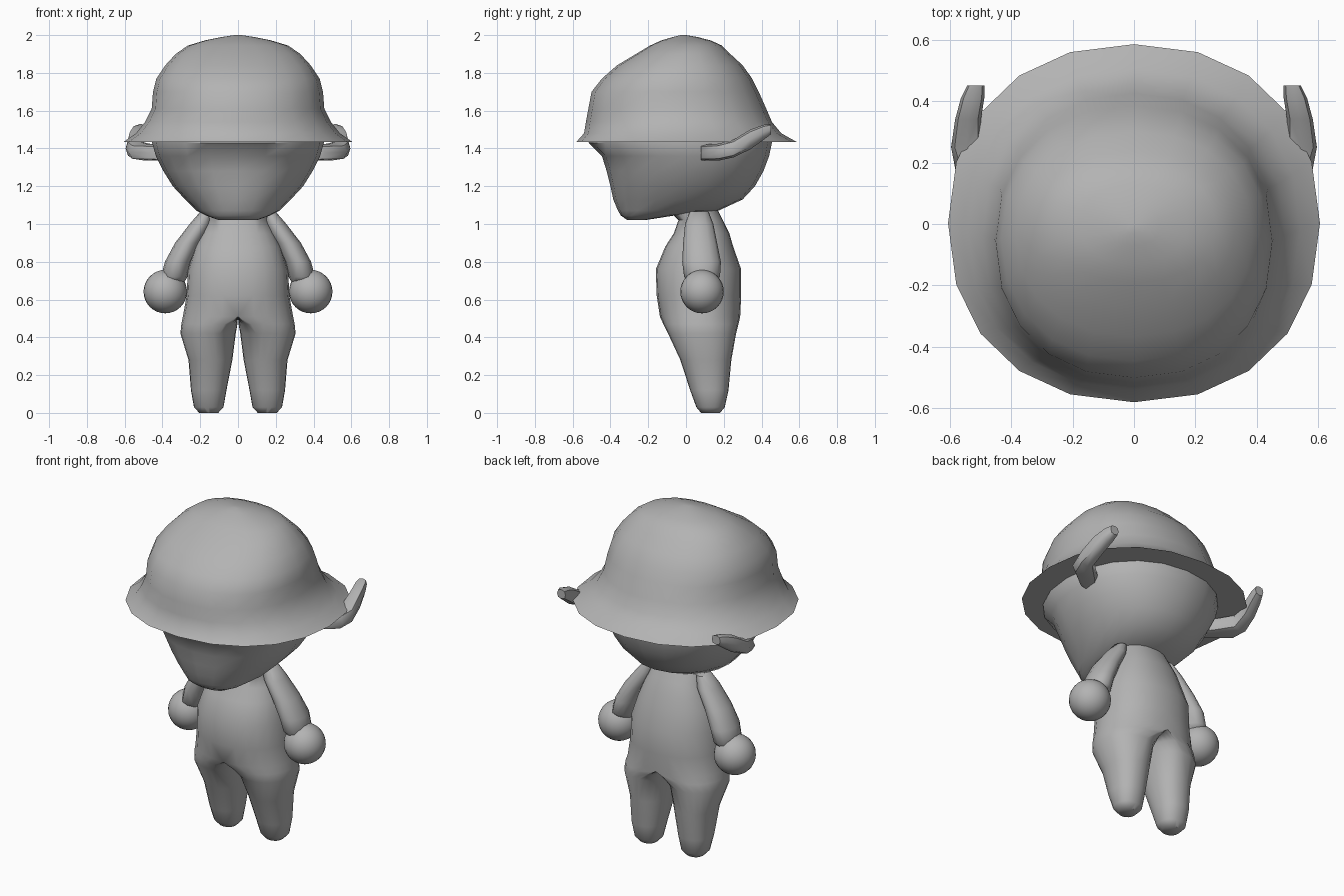
import bpy, bmesh, math

grey = bpy.data.materials.new("plain_grey")
grey.diffuse_color = (0.45, 0.45, 0.45, 1)


def finish(ob, angle=50):
    ob.data.materials.append(grey)
    bpy.ops.object.select_all(action='DESELECT')
    ob.select_set(True)
    bpy.context.view_layer.objects.active = ob
    bpy.ops.object.shade_smooth_by_angle(angle=math.radians(angle))


def loft(name, rings, n=16, p=2.0, side=1, along_y=False, half=False):
    """Skin rings (height, centre x, outer half width, depth min, depth max[, inner half width])."""
    bm = bmesh.new()
    loops = []
    for h, cx, ro, d0, d1, *inner in rings:
        ri = inner[0] if inner else ro
        loop = []
        for i in range(n):
            a = math.tau * i / n
            c, s = math.cos(a), math.sin(a)
            x = side * (cx + (ro if c > 0 else ri) * math.copysign(abs(c) ** (2 / p), c))
            d = (d0 + d1) / 2 + (d1 - d0) / 2 * math.copysign(abs(s) ** (2 / p), s)
            loop.append(bm.verts.new((x, h, d) if along_y else (x, d, h)))
        loops.append(loop)
    for a, b in zip(loops, loops[1:]):
        for i in range(n):
            j = (i + 1) % n
            bm.faces.new((a[i], a[j], b[j], b[i]))
    bm.faces.new(loops[0])
    bm.faces.new(loops[-1])
    bmesh.ops.recalc_face_normals(bm, faces=bm.faces)
    if half:  # open the centre plane so the mirrored half joins on
        centre = [f for f in bm.faces if all(abs(v.co.x) < 1e-4 for v in f.verts)]
        bmesh.ops.delete(bm, geom=centre, context='FACES')
    me = bpy.data.meshes.new(name)
    bm.to_mesh(me)
    bm.free()
    ob = bpy.data.objects.new(name, me)
    bpy.context.collection.objects.link(ob)
    finish(ob)
    if half:
        ob.modifiers.new("mirror", 'MIRROR').merge_threshold = .001
    return ob


# Hat: underside, flared brim, full domed crown
loft("hat", [
    (1.437, 0, .43, -.46, .43), (1.435, 0, .605, -.58, .585),
    (1.48, 0, .54, -.54, .505), (1.54, 0, .492, -.53, .455),
    (1.61, 0, .457, -.517, .425), (1.70, 0, .45, -.50, .385),
    (1.77, 0, .432, -.445, .35), (1.84, 0, .385, -.365, .30),
    (1.90, 0, .33, -.265, .235), (1.945, 0, .265, -.19, .19),
    (1.972, 0, .175, -.13, .13), (1.99, 0, .085, -.07, .06),
    (2.0, 0, .02, -.03, 0)], n=20, p=2.2)

# Head with overhanging brow and a chin set forward
loft("head", [
    (1.02, 0, .10, -.31, -.22), (1.045, 0, .17, -.345, -.06),
    (1.07, 0, .22, -.36, .17), (1.13, 0, .28, -.385, .30),
    (1.20, 0, .345, -.40, .365), (1.28, 0, .395, -.42, .41),
    (1.36, 0, .435, -.445, .44), (1.43, 0, .455, -.515, .455),
    (1.50, 0, .44, -.50, .43)], n=20, p=2.15)

# Body: one leg flowing into half the torso and neck, mirrored
loft("body", [
    (0, .155, .05, .08, .18), (.03, .155, .078, .055, .205),
    (.12, .155, .094, .022, .225), (.28, .146, .116, -.03, .24),
    (.42, .13, .175, -.095, .265, .118), (.47, .07, .23, -.12, .278, .067),
    (.51, 0, .292, -.138, .287, 0),
    (.62, 0, .272, -.155, .292, 0), (.76, 0, .265, -.16, .292, 0),
    (.88, 0, .228, -.11, .25, 0), (.95, 0, .195, -.065, .23, 0),
    (1.02, 0, .165, -.04, .195, 0), (1.09, 0, .15, -.11, .16, 0)],
    n=24, p=2.2, half=True)

for side, tag in ((1, "left"), (-1, "right")):
    # Arms
    loft(tag + "_arm", [
        (.69, .34, .055, .02, .15), (.72, .338, .07, -.01, .18),
        (.80, .317, .07, -.02, .185), (.90, .265, .068, -.015, .165),
        (1.00, .198, .058, -.005, .145), (1.065, .165, .035, .02, .12)],
        n=12, side=side)
    # Ears sweeping back and up
    loft(tag + "_ear", [
        (.08, .40, .06, 1.335, 1.42), (.17, .49, .09, 1.335, 1.425),
        (.25, .545, .05, 1.352, 1.445), (.34, .54, .042, 1.395, 1.50),
        (.41, .525, .038, 1.445, 1.525), (.45, .515, .028, 1.475, 1.53)],
        n=8, p=2.6, side=side, along_y=True)
    # Ball hands
    bpy.ops.mesh.primitive_uv_sphere_add(
        segments=24, ring_count=16, radius=.115, location=(side * .385, .085, .642))
    hand = bpy.context.object
    hand.name = tag + "_hand"
    finish(hand)
